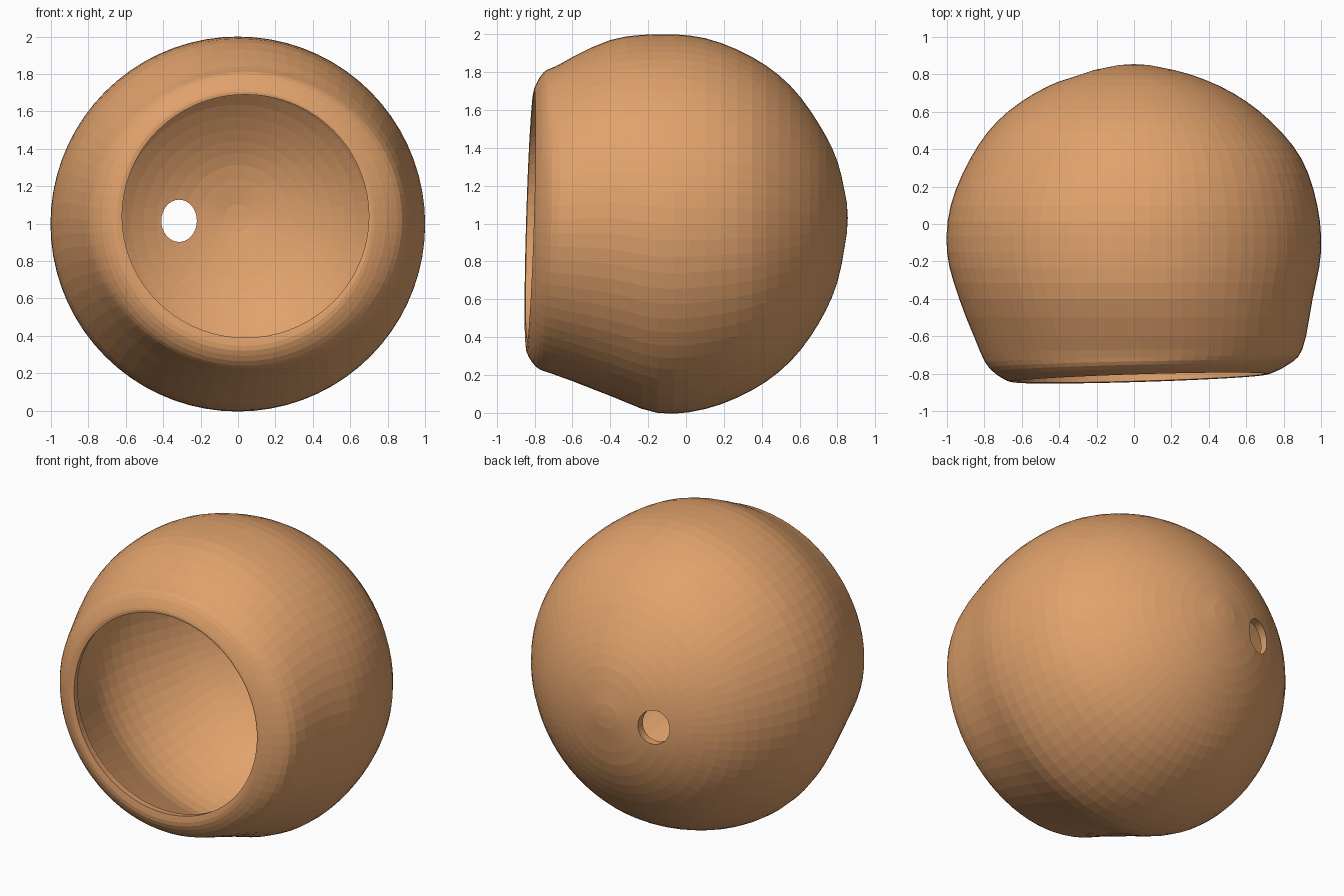
import bpy
import bmesh
import math

old = bpy.data.objects.get("Cube")
if old:
    bpy.data.objects.remove(old, do_unlink=True)

SEGMENTS = 72
STEPS = 3          # rings added between neighbouring sections
WALL = 0.05

# Cross-sections from rim to back: y, centre x, centre z, half width, half height
SECTIONS = [
    (-.82, .04, 1.04, .66, .65),
    (-.82, .03, 1.02, .70, .70),
    (-.77, .035, 1.02, .79, .78),
    (-.68, .04, 1.02, .86, .82),
    (-.40, .01, 1.03, .945, .94),
    (-.15, 0, 1, 1, 1),
    (.10, 0, 1, .98, .98),
    (.35, .01, 1, .885, .88),
    (.55, 0, 1, .73, .73),
    (.70, 0, 1, .53, .53),
    (.80, 0, 1.01, .30, .32),
    (.85, 0, 1.03, .08, .08),
]


def spline(a, b, c, d, t):
    """Smooth blend from b to c."""
    return tuple(
        q + .5 * t * (r - p + t * (2 * p - 5 * q + 4 * r - s + t * (3 * (q - r) + s - p)))
        for p, q, r, s in zip(a, b, c, d))


def smooth_sections(rows):
    result = []
    last = len(rows) - 1
    for i in range(last):
        a, d = rows[max(i - 1, 0)], rows[min(i + 2, last)]
        result += [spline(a, rows[i], rows[i + 1], d, k / STEPS) for k in range(STEPS)]
    return result + [rows[-1]]


def add_ring(bm, section):
    y, cx, cz, rx, rz = section
    tilt = max(0, (-y - .6) / .22)      # the mouth leans a little to one side
    ring = []
    for i in range(SEGMENTS):
        angle = math.tau * i / SEGMENTS
        x, z = rx * math.cos(angle), rz * math.sin(angle)
        ring.append(bm.verts.new((cx + x, y + tilt * (.03 * x + .03 * z), cz + z)))
    return ring


# Clay colour
clay = bpy.data.materials.new("warm_clay")
clay.use_nodes = True
colour = (.75, .36, .15, 1)
clay.diffuse_color = colour
clay.node_tree.nodes["Principled BSDF"].inputs["Base Color"].default_value = colour

# Round shell, open at the front
bm = bmesh.new()
rings = [add_ring(bm, s) for s in smooth_sections(SECTIONS)]
for near, far in zip(rings, rings[1:]):
    for i in range(SEGMENTS):
        j = (i + 1) % SEGMENTS
        bm.faces.new((near[i], near[j], far[j], far[i]))
pole = bm.verts.new((0, .855, 1.03))
for i in range(SEGMENTS):
    bm.faces.new((rings[-1][i], rings[-1][(i + 1) % SEGMENTS], pole))
bmesh.ops.recalc_face_normals(bm, faces=bm.faces)
mesh = bpy.data.meshes.new("round_shell")
bm.to_mesh(mesh)
bm.free()
mesh.materials.append(clay)
shell = bpy.data.objects.new("round_shell", mesh)
bpy.context.collection.objects.link(shell)

# Wall thickness
solid = shell.modifiers.new("wall", "SOLIDIFY")
solid.thickness = WALL
solid.offset = -1

# Oval hole through the back wall
bpy.ops.mesh.primitive_cylinder_add(
    vertices=32, radius=1, depth=1, location=(-.315, .8, 1.015), rotation=(math.pi / 2, 0, 0))
cutter = bpy.context.object
cutter.name = "hole_cutter"
cutter.scale = (.095, .113, .7)
cutter.hide_render = True
cutter.data.materials.append(clay)
hole = shell.modifiers.new("back_hole", "BOOLEAN")
hole.operation = "DIFFERENCE"
hole.solver = "EXACT"
hole.object = cutter

# Bake the modifiers and drop the cutter
bpy.ops.object.select_all(action="DESELECT")
shell.select_set(True)
bpy.context.view_layer.objects.active = shell
for modifier in list(shell.modifiers):
    bpy.ops.object.modifier_apply(modifier=modifier.name)
bpy.data.objects.remove(cutter, do_unlink=True)
